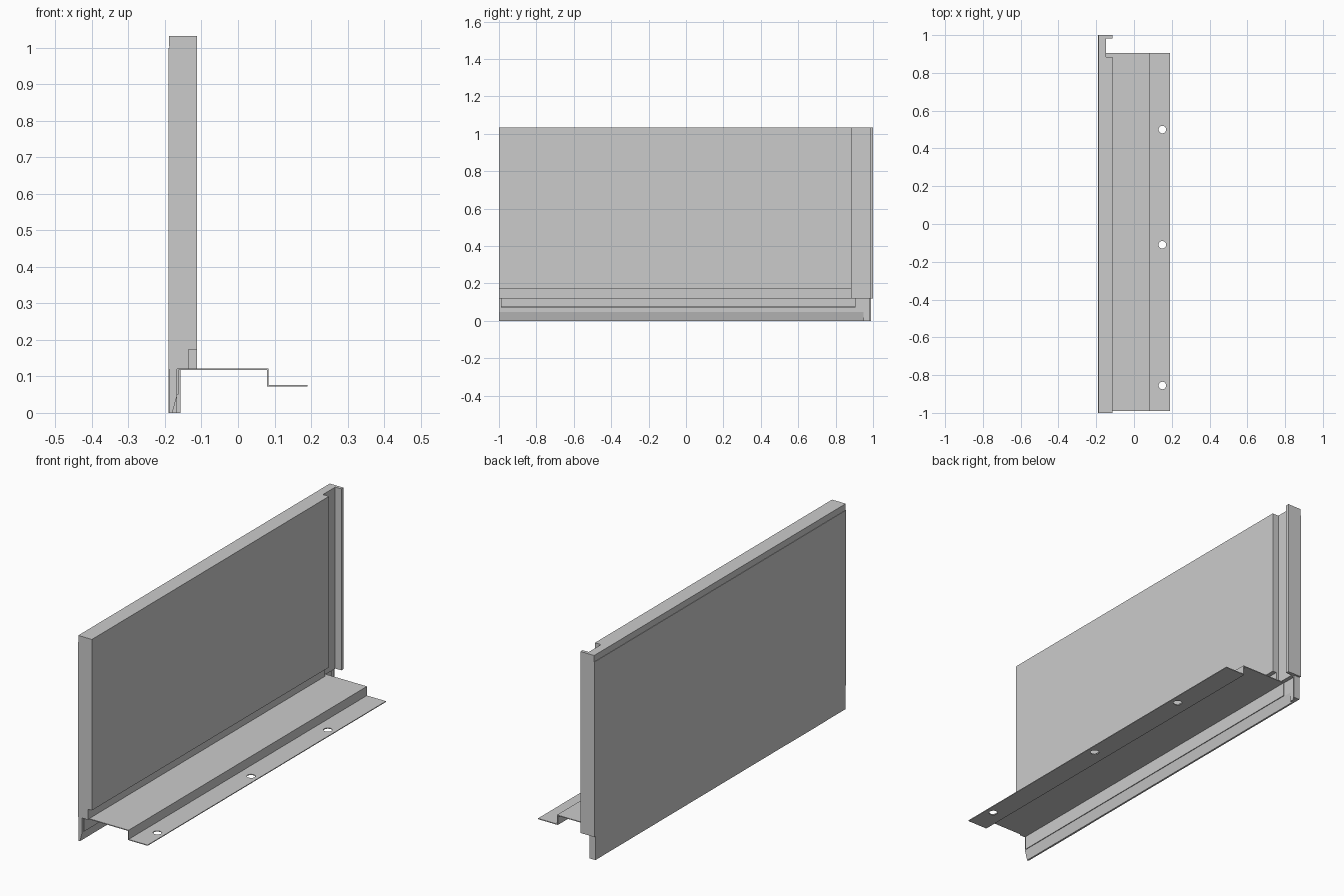
import bpy, bmesh
from mathutils import Vector

if "Cube" in bpy.data.objects:
    bpy.data.objects.remove(bpy.data.objects["Cube"])


def prism(name, pts, lo, hi, axis):
    """Extrude a 2D outline along y (points are x,z) or along z (points are x,y)."""
    bm = bmesh.new()
    place = (lambda a, b: (a, lo, b)) if axis == 'y' else (lambda a, b: (a, b, lo))
    face = bm.faces.new([bm.verts.new(place(a, b)) for a, b in pts])
    new = bmesh.ops.extrude_face_region(bm, geom=[face])['geom']
    step = Vector((0, hi - lo, 0)) if axis == 'y' else Vector((0, 0, hi - lo))
    bmesh.ops.translate(bm, vec=step, verts=[v for v in new if isinstance(v, bmesh.types.BMVert)])
    bmesh.ops.recalc_face_normals(bm, faces=bm.faces)
    mesh = bpy.data.meshes.new(name)
    bm.to_mesh(mesh)
    bm.free()
    ob = bpy.data.objects.new(name, mesh)
    bpy.context.collection.objects.link(ob)
    return ob


def box(name, x0, x1, y0, y1, z0, z1):
    return prism(name, [(x0, y0), (x1, y0), (x1, y1), (x0, y1)], z0, z1, 'z')


def cut(target, cutter):
    mod = target.modifiers.new("cut", 'BOOLEAN')
    mod.operation = 'DIFFERENCE'
    mod.solver = 'EXACT'
    mod.object = cutter
    bpy.context.view_layer.objects.active = target
    bpy.ops.object.modifier_apply(modifier=mod.name)
    bpy.data.objects.remove(cutter)


# Wall panel with a vertical joint channel at its far end
panel = prism("wall_panel", [
    (-0.188, -1), (-0.113, -1), (-0.113, 0.885), (-0.147, 0.885),
    (-0.147, 0.983), (-0.113, 0.983), (-0.113, 1), (-0.188, 1)], 0.12, 1.033, 'z')

# Rebate along the panel foot
cut(panel, box("rebate_cutter", -0.135, -0.1, -1.1, 0.89, 0.1, 0.173))

# Outer facing and top trim on the back
box("outer_facing", -0.19, -0.188, -1, 1, 0.12, 1.0)
box("top_trim", -0.189, -0.188, -1, 1, 1.005, 1.033)

# Tapered skirt in three lengths, the middle one slightly proud
for name, y0, y1, back in (("skirt_near", -1, -0.84, -0.189),
                           ("skirt_joint", -0.84, -0.54, -0.19),
                           ("skirt_far", -0.54, 0.95, -0.189)):
    prism(name, [(back, 0), (-0.18, 0), (-0.167, 0.047), (-0.167, 0.12), (back, 0.12)],
          y0, y1, 'y')

# Square skirt end with a small return flange
prism("skirt_end", [(-0.189, 0.95), (-0.167, 0.95), (-0.167, 0.98), (-0.157, 0.98),
                    (-0.157, 0.99), (-0.189, 0.99)], 0, 0.12, 'z')

# Folded sheet-metal flashing
t = 0.004
flashing = prism("flashing", [
    (-0.167, 0.05), (-0.167, 0.122), (0.084, 0.122), (0.084, 0.076), (0.19, 0.076),
    (0.19, 0.076 - t), (0.084 - t, 0.076 - t), (0.084 - t, 0.122 - t),
    (-0.167 + t, 0.122 - t), (-0.167 + t, 0.05)], -0.99, 0.905, 'y')

# Fixing holes
for y in (-0.855, -0.11, 0.5):
    bpy.ops.mesh.primitive_cylinder_add(vertices=24, radius=0.02, depth=0.06,
                                        location=(0.15, y, 0.075))
    cut(flashing, bpy.context.object)
